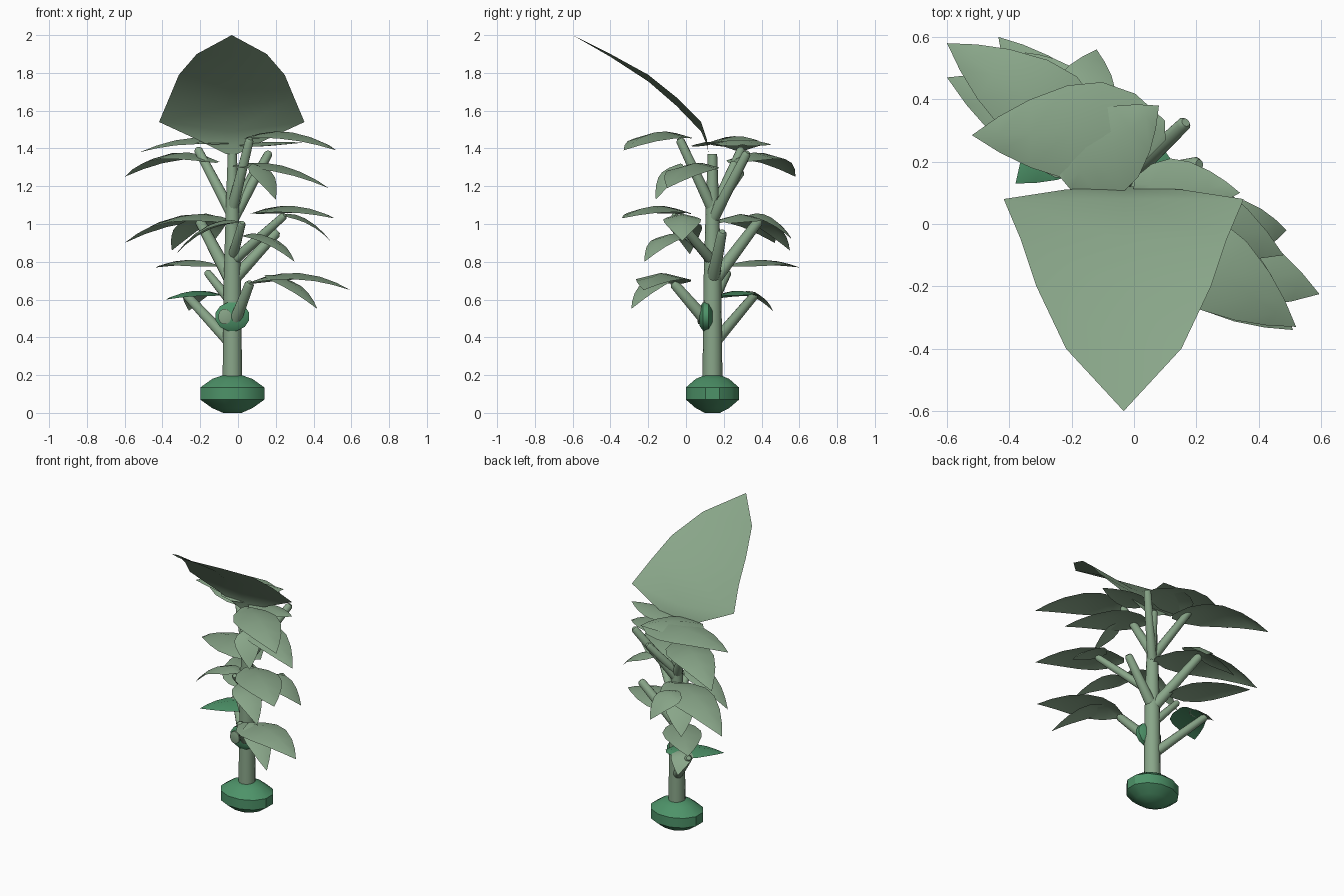
import bpy, bmesh, math
from mathutils import Vector

if "Cube" in bpy.data.objects:
    bpy.data.objects.remove(bpy.data.objects["Cube"])


def material(name, rgb):
    m = bpy.data.materials.new(name)
    m.diffuse_color = (*rgb, 1)
    m.use_nodes = True
    m.node_tree.nodes["Principled BSDF"].inputs["Base Color"].default_value = m.diffuse_color
    return m


PALE = material("pale_leaf_green", (0.25, 0.38, 0.25))
DEEP = material("deep_green", (0.075, 0.29, 0.14))
AXIS = Vector((-0.03, 0.14, 0))


def make(name, verts, faces, mat, angle=40):
    me = bpy.data.meshes.new(name)
    me.from_pydata(verts, [], faces)
    bm = bmesh.new()
    bm.from_mesh(me)
    bmesh.ops.remove_doubles(bm, verts=bm.verts, dist=0.0005)
    bmesh.ops.recalc_face_normals(bm, faces=bm.faces)
    bm.to_mesh(me)
    bm.free()
    me.materials.append(mat)
    ob = bpy.data.objects.new(name, me)
    bpy.context.collection.objects.link(ob)
    bpy.ops.object.select_all(action='DESELECT')
    ob.select_set(True)
    bpy.context.view_layer.objects.active = ob
    bpy.ops.object.shade_smooth_by_angle(angle=math.radians(angle))
    return ob


def rings(name, sections, sides, mat, normal=(0, 0, 1), angle=40):
    """Skin elliptical rings given as (centre, radius_a, radius_b)."""
    q = Vector(normal).to_track_quat('Z', 'Y')
    verts, faces = [], []
    for c, ra, rb in sections:
        for i in range(sides):
            a = math.tau * (i + 0.5) / sides
            verts.append(Vector(c) + q @ Vector((ra * math.cos(a), rb * math.sin(a), 0)))
    for r in range(len(sections) - 1):
        for i in range(sides):
            j = (i + 1) % sides
            faces.append((r * sides + i, r * sides + j, (r + 1) * sides + j, (r + 1) * sides + i))
    faces.append(tuple(range(sides)))
    faces.append(tuple(range((len(sections) - 1) * sides, len(sections) * sides)))
    return make(name, verts, faces, mat, angle)


def branch(name, a, b, r0, r1):
    a, b = Vector(a), Vector(b)
    d = (b - a).normalized()
    return rings(name, [(a, r0, r0), (b, r1, r1), (b + d * r1 * 0.6, r1 * 0.6, r1 * 0.6)],
                 12, PALE, d)


def sheet(name, rows, mat):
    """Leaf blade from rows of left, middle, right points."""
    verts = [p for row in rows for p in row]
    faces = []
    for r in range(len(rows) - 1):
        for c in range(2):
            k = r * 3 + c
            faces.append((k, k + 1, k + 4, k + 3))
    return make(name, verts, faces, mat, 60)


OUTLINE = [(0, 0.2), (0.15, 0.75), (0.32, 1), (0.5, 0.95), (0.7, 0.68), (0.86, 0.36), (1, 0)]


def leaf(name, base, tip, width, arch, mat=PALE):
    base, tip = Vector(base), Vector(tip)
    d = tip - base
    side = Vector((-d.y, d.x, 0)).normalized()
    rows = []
    for t, w in OUTLINE:
        c = base + d * t + Vector((0, 0, arch * 4 * t * (1 - t)))
        s = side * width * 0.5 * w
        drop = Vector((0, 0, -0.12 * width * w))
        rows.append((c - s + drop, c, c + s + drop))
    return sheet(name, rows, mat)


# squat faceted pot at the foot
rings("root_bulb", [(AXIS + Vector((0, 0, z)), r, r * 0.83)
                    for z, r in ((0, 0.05), (0.025, 0.11), (0.07, 0.175), (0.135, 0.175),
                                 (0.18, 0.11), (0.2, 0.05))], 12, DEEP, angle=30)

# tapering main stem
rings("main_stem", [(AXIS + Vector((0, 0, z)), r, r)
                    for z, r in ((0.17, 0.053), (0.7, 0.047), (1.1, 0.035), (1.37, 0.025))],
      14, PALE)

# round bud on the stem front, with a small eye
rings("stem_bud", [((-0.03, y, 0.51), r, r * 0.85)
                   for y, r in ((0.14, 0.06), (0.12, 0.092), (0.09, 0.092), (0.072, 0.06))],
      12, DEEP, (0, -1, 0))
rings("bud_eye", [((-0.07, y, 0.51), r, r * 1.2)
                  for y, r in ((0.08, 0.035), (0.064, 0.035), (0.06, 0.02))],
      12, PALE, (0, -1, 0))

# branches: start height on the stem, tip, radius
BRANCHES = [
    (0.36, (-0.27, 0.36, 0.62), 0.028), (0.45, (0.06, -0.06, 0.68), 0.03),
    (0.58, (-0.16, 0.22, 0.74), 0.024), (0.69, (-0.2, 0.38, 1.01), 0.032),
    (0.70, (0.2, 0.19, 0.95), 0.03), (0.80, (0.24, -0.06, 1.04), 0.025),
    (0.82, (0.02, -0.06, 1.0), 0.024), (1.05, (-0.21, 0.29, 1.39), 0.027),
    (1.02, (0.16, 0.32, 1.37), 0.027), (1.08, (0.06, -0.03, 1.44), 0.027),
    (1.06, (0.08, 0.29, 1.27), 0.024),
]
for i, (z, tip, r) in enumerate(BRANCHES):
    branch(f"branch_{i + 1}", AXIS + Vector((0, 0, z)), tip, r * 1.15, r * 0.85)

# arching leaves: base, tip, width, arch
LEAVES = [
    # back left group
    ((-0.1, 0.25, 1.33), (-0.6, 0.58, 1.25), 0.28, 0.085),
    ((0.0, 0.2, 1.01), (-0.6, 0.47, 0.9), 0.30, 0.09),
    ((0.1, 0.3, 1.42), (-0.52, 0.285, 1.38), 0.32, 0.06),
    ((-0.1, 0.22, 0.78), (-0.435, 0.6, 0.77), 0.24, 0.035),
    ((-0.22, 0.13, 1.43), (0.08, 0.38, 1.44), 0.28, 0.03),
    ((-0.18, 0.34, 1.05), (-0.12, 0.56, 0.92), 0.2, 0.05),
    ((-0.2, 0.36, 1.04), (-0.35, 0.55, 0.86), 0.18, 0.04),
    ((-0.2, 0.3, 0.64), (-0.26, 0.46, 0.54), 0.14, 0.04),
    # front right group
    ((0.05, 0.0, 1.46), (0.52, -0.33, 1.39), 0.28, 0.06),
    ((-0.02, 0.12, 1.31), (0.48, -0.1, 1.19), 0.26, 0.06),
    ((0.08, 0.0, 1.06), (0.51, -0.34, 1.03), 0.28, 0.05),
    ((0.06, -0.05, 0.69), (0.595, -0.225, 0.65), 0.28, 0.07),
    ((0.22, -0.02, 1.05), (0.49, -0.02, 0.91), 0.2, 0.05),
    ((0.08, -0.03, 1.32), (0.2, -0.16, 1.13), 0.16, 0.04),
    ((0.15, -0.08, 0.73), (0.42, -0.29, 0.55), 0.17, 0.05),
    ((0.03, -0.02, 0.94), (0.3, -0.22, 0.8), 0.18, 0.06),
    ((0.0, 0.13, 1.42), (0.34, 0.1, 1.43), 0.18, 0.01),
    ((0.02, -0.02, 1.01), (-0.33, 0.02, 0.84), 0.18, 0.07),
]
for i, (base, tip, width, arch) in enumerate(LEAVES):
    leaf(f"leaf_{i + 1}", base, tip, width, arch)

# one darker low leaf
leaf("dark_leaf", (-0.1, 0.36, 0.63), (-0.38, 0.13, 0.6), 0.22, 0.03, DEEP)

# large crown leaf rising to the front: half width, y, z, middle sag
CROWN = [(0.03, 0.12, 1.37, 0), (0.19, 0.11, 1.45, 0.03), (0.385, 0.08, 1.54, 0.05),
         (0.33, -0.05, 1.67, 0.045), (0.28, -0.2, 1.79, 0.035),
         (0.185, -0.4, 1.9, 0.015), (0, -0.6, 2.0, 0)]
sheet("crown_leaf", [((-0.033 - w, y, z), (-0.033, y, z - sag), (-0.033 + w, y, z))
                     for w, y, z, sag in CROWN], PALE)
